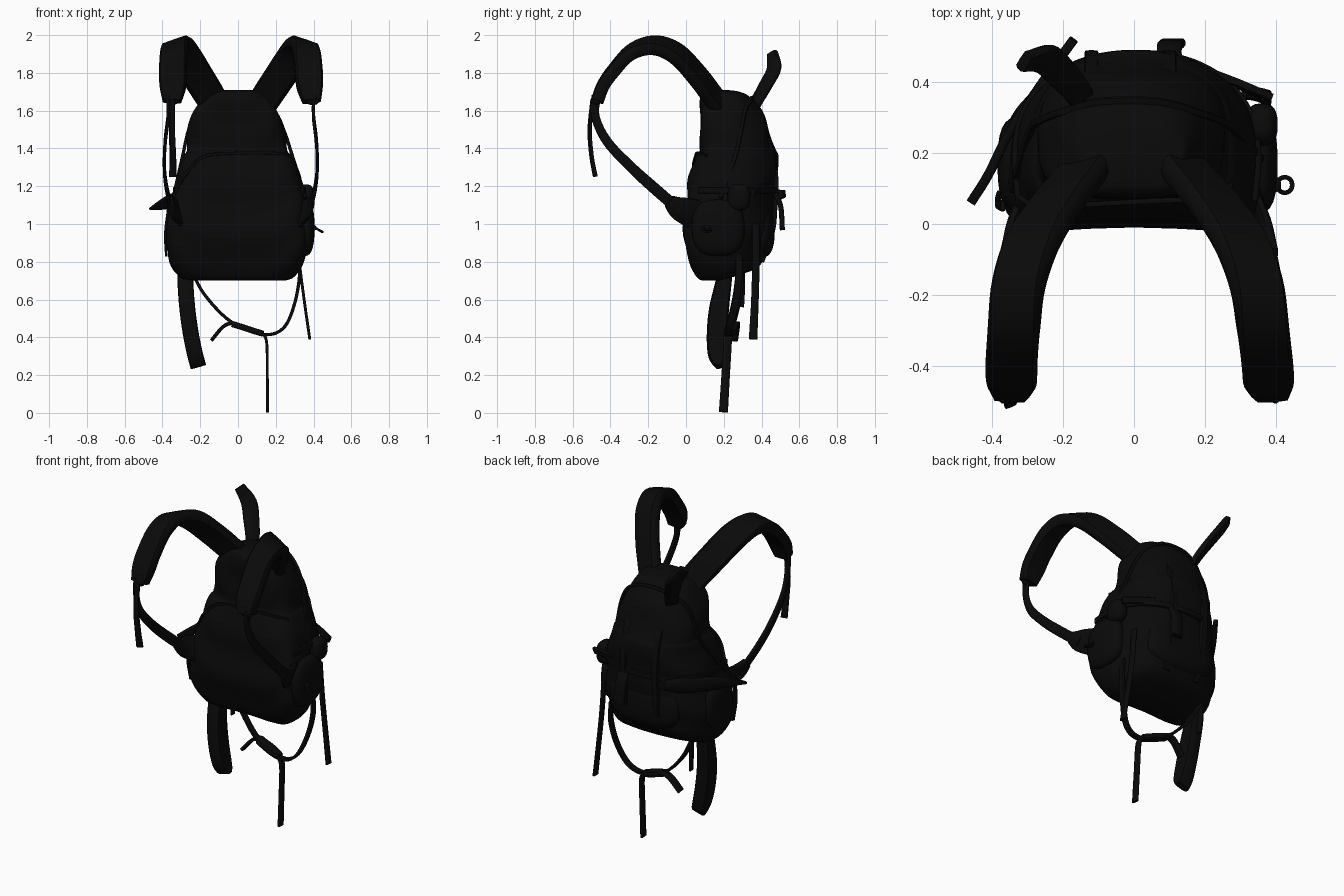
import bpy, bmesh, math
from mathutils import Vector

black = bpy.data.materials.new("black_fabric")
black.diffuse_color = (0.003, 0.003, 0.003, 1)


def finish(name, bm, angle=50):
    bmesh.ops.recalc_face_normals(bm, faces=bm.faces)
    me = bpy.data.meshes.new(name)
    bm.to_mesh(me)
    bm.free()
    me.materials.append(black)
    ob = bpy.data.objects.new(name, me)
    bpy.context.collection.objects.link(ob)
    bpy.ops.object.select_all(action='DESELECT')
    ob.select_set(True)
    bpy.context.view_layer.objects.active = ob
    bpy.ops.object.shade_smooth_by_angle(angle=math.radians(angle))
    return ob


def loft(name, rings, angle=50):
    bm = bmesh.new()
    vs = [[bm.verts.new(p) for p in r] for r in rings]
    n = len(vs[0])
    for a, b in zip(vs, vs[1:]):
        for i in range(n):
            j = (i + 1) % n
            bm.faces.new((a[i], a[j], b[j], b[i]))
    bm.faces.new(vs[0])
    bm.faces.new(vs[-1])
    return finish(name, bm, angle)


def smooth_path(pts, steps=5):
    """Catmull-Rom through points of any dimension."""
    p = [Vector(q) for q in pts]
    p = [2 * p[0] - p[1]] + p + [2 * p[-1] - p[-2]]
    out = []
    for a, b, c, d in zip(p, p[1:], p[2:], p[3:]):
        for k in range(steps):
            t = k / steps
            out.append(0.5 * (2 * b + (c - a) * t + (2 * a - 5 * b + 4 * c - d) * t * t
                              + (3 * b - a - 3 * c + d) * t ** 3))
    return out + [p[-2]]


def strap(name, pts, thick, side0, side1=None):
    """Flat band along (x, y, z, width) points; side vectors give the width direction."""
    path = smooth_path(pts)
    side0, side1 = Vector(side0), Vector(side1 or side0)
    rings, n = [], len(path)
    for i, q in enumerate(path):
        tan = (path[min(i + 1, n - 1)].xyz - path[max(i - 1, 0)].xyz).normalized()
        s = side0.lerp(side1, i / (n - 1))
        s = (s - tan * s.dot(tan)).normalized()
        u = tan.cross(s)
        w, h = q.w / 2, thick / 2
        prof = [(1, .5), (.85, 1), (0, 1.08), (-.85, 1), (-1, .5), (-1, -.5),
                (-.85, -1), (0, -1.08), (.85, -1), (1, -.5)]
        rings.append([q.xyz + s * (w * a) + u * (h * b) for a, b in prof])
    return loft(name, rings)


def blob(name, loc, size, power=0.75):
    """Puffy rounded box."""
    bm = bmesh.new()
    bmesh.ops.create_uvsphere(bm, u_segments=24, v_segments=14, radius=1)
    for v in bm.verts:
        v.co = Vector([l + s * math.copysign(abs(c) ** power, c)
                       for l, s, c in zip(loc, size, v.co)])
    return finish(name, bm)


# main bag: z, left x, right x, front y, back y
body = [(.70, -.24, .25, .06, .27), (.72, -.31, .30, .03, .38), (.80, -.36, .345, -.01, .43),
        (.94, -.375, .375, -.045, .455), (1.1, -.35, .36, -.03, .47), (1.25, -.315, .33, -.005, .485),
        (1.36, -.29, .285, .05, .485), (1.39, -.275, .265, .075, .475), (1.5, -.265, .245, .075, .44),
        (1.6, -.235, .205, .072, .40), (1.67, -.185, .16, .08, .345), (1.7, -.13, .13, .1, .29),
        (1.71, -.06, .06, .13, .22)]
rows = smooth_path([Vector(r) for r in body], 4)


def around(row, deg, off=0.0):
    """Point on the bag outline; 0 is +x, 90 the back, 270 the front.
    Flat squarish front that dips in the middle, rounder back with a rising base."""
    z, xl, xr, yf, yb = row
    c, s = math.cos(math.radians(deg)), math.sin(math.radians(deg))
    power, mid = (.5 if s < 0 else .9), yf + (yb - yf) * .42
    depth = (yb - mid if s > 0 else mid - yf) + off
    x = (xl + xr) / 2 + ((xr - xl) / 2 + off) * math.copysign(abs(c) ** power, c)
    y = mid + depth * math.copysign(abs(s) ** power, s)
    low = min(1, max(0, (1.36 - z) / .2))
    if s < 0:
        y += .04 * low * (1 - abs(c)) * abs(s)
    z += .25 * max(0, y - .17) * max(0, (.95 - z) / .25)
    return Vector((x, y, z))


def on_bag(deg, z, off=0.004):
    return around(min(rows, key=lambda r: abs(r[0] - z)), deg, off)


def fold(z, d):
    return .005 * math.sin(z * 26 + 2 * math.sin(math.radians(d * 3)))


loft("bag_body", [[around(r, d, fold(r[0], d)) for d in range(0, 360, 5)] for r in rows])

# pockets
blob("rear_pocket", (0, .39, .97), (.24, .08, .15))
blob("upper_rear_pocket", (.01, .36, 1.30), (.2, .115, .15))
blob("left_pocket", (-.33, .17, .96), (.055, .13, .14))
blob("right_pocket", (.35, .17, .98), (.055, .14, .15))
blob("right_pouch", (.36, .28, 1.14), (.045, .06, .07))


# piping and webbing lying on the bag
def bag_band(name, pts, w, thick, side):
    strap(name, [(*on_bag(d, z), w) for d, z in pts], thick, side)


bag_band("front_seam", [(195, 1.18), (225, 1.27), (250, 1.35), (270, 1.375), (300, 1.375), (335, 1.36)],
         .016, .014, (0, 0, 1))
bag_band("main_zip", [(190, 1.15), (175, 1.35), (165, 1.5), (150, 1.6), (120, 1.66), (90, 1.67),
                      (60, 1.66), (30, 1.6), (15, 1.5), (5, 1.35), (0, 1.15)], .02, .016, (0, 1, .3))
bag_band("compression_band", [(d, 1.16) for d in range(-20, 201, 20)], .035, .016, (0, 0, 1))
for name, x in (("left_webbing", -.12), ("right_webbing", .1)):
    strap(name, [(x, .35, 1.58, .04), (x, .44, 1.42, .04), (x, .475, 1.25, .04), (x, .47, 1.08, .04),
                 (x, .455, .95, .04), (x, .40, .8, .04)], .025, (1, 0, 0))
strap("right_webbing_tail", [(.1, .46, 1.18, .07), (.1, .5, 1.1, .07), (.11, .51, .97, .07)], .025, (1, 0, 0))

# padded shoulder straps with lower webbing
arc = [(.105, .2, 1.60, .15), (.15, .14, 1.68, .16), (.215, .06, 1.785, .165), (.285, -.05, 1.90, .165),
       (.325, -.17, 1.945, .15), (.338, -.29, 1.91, .145), (.345, -.385, 1.81, .145), (.345, -.44, 1.73, .14),
       (.35, -.47, 1.65, .1)]
for name, s, k in (("left", -1, 0), ("right", 1, .005)):
    strap(name + "_shoulder_strap", [(s * (x + k * i), y, z, w) for i, (x, y, z, w) in enumerate(arc)], .065,
          (-s, .3, .6), (-s, 0, .1))
    x = s * (.37 if s < 0 else .4)
    strap(name + "_lower_strap", [(x, -.475, 1.68, .05), (x, -.48, 1.57, .045), (x + s * .015, -.42, 1.44, .05),
                                  (x + s * .02, -.3, 1.31, .055), (x + s * .01, -.18, 1.2, .06),
                                  (x - s * .02, -.03, 1.07, .06)], .016, (0, 1, 1))
    strap(name + "_strap_tab", [(x - s * .01, -.09, 1.12, .07), (x - s * .03, -.03, 1.08, .13),
                                (x - s * .08, .08, 1.04, .17)], .03, (0, 1, 1))
    blob(name + "_strap_buckle", (s * (.35 if s < 0 else .395), -.475, 1.66), (.035, .02, .03))
strap("left_strap_tail", [(-.35, -.495, 1.66, .03), (-.35, -.51, 1.5, .032), (-.345, -.5, 1.36, .035),
                          (-.345, -.48, 1.25, .04)], .014, (1, .4, 0))

# upright flap at the back of the top
strap("top_flap", [(-.14, .34, 1.59, .07), (-.165, .38, 1.66, .08), (-.205, .425, 1.74, .09),
                   (-.25, .465, 1.82, .09), (-.31, .458, 1.905, .06)], .03, (1, 1, 0))

# loose side straps
strap("left_side_flap", [(-.17, .52, 1.16, .04), (-.25, .41, 1.14, .09), (-.35, .26, 1.12, .08),
                         (-.41, .14, 1.1, .05), (-.46, .06, 1.08, .01)], .025, (0, 0, 1))
strap("right_side_strap", [(.2, .43, 1.2, .04), (.28, .4, 1.19, .04), (.34, .375, 1.18, .04),
                           (.385, .355, 1.17, .04)], .02, (0, .3, 1))
strap("left_side_tail", [(-.37, .05, 1.08, .03), (-.385, .06, .95, .03), (-.38, .08, .83, .03)], .012, (0, 1, 0))
strap("right_hanging_strap", [(.31, .37, 1.0, .04), (.325, .37, .8, .04), (.35, .365, .6, .04),
                              (.38, .355, .39, .045)], .014, (0, 1, 0))

# small ring on the right
ring = [(.425 + .022 * math.cos(a), .11 + .022 * math.sin(a), .97 - .012 * math.cos(a), .012)
        for a in [i * math.pi / 4 for i in range(9)]]
strap("side_ring", ring, .012, (0, 0, 1))
blob("side_ring_base", (.395, .11, .98), (.02, .02, .015))

# hip belt: padded wing, thin belt, buckle and tails
strap("hip_wing", [(-.27, .22, .84, .07), (-.278, .2, .7, .085), (-.268, .175, .55, .105), (-.25, .165, .42, .11),
                   (-.23, .165, .32, .1), (-.217, .172, .27, .07), (-.21, .178, .245, .03)], .078, (0, 1, 0))
strap("belt", [(-.25, .29, .76, .04), (-.18, .28, .63, .04), (-.06, .25, .5, .04), (.06, .23, .435, .04),
               (.17, .22, .415, .04), (.25, .23, .46, .04), (.3, .26, .58, .04), (.325, .28, .72, .04),
               (.32, .28, .84, .04)], .016, (0, 1, 0))
strap("left_belt_tail", [(.02, .25, .46, .05), (-.03, .26, .475, .05), (-.08, .26, .455, .05),
                         (-.14, .25, .385, .05)], .018, (0, 1, 0))
strap("belt_end", [(.13, .22, .425, .045), (.152, .22, .37, .045), (.155, .21, .2, .045),
                   (.157, .198, .003, .048)], .014, (0, 1, 0))
strap("belt_buckle", [(-.03, .25, .47, .05), (.02, .245, .455, .07), (.08, .235, .435, .07),
                      (.13, .225, .42, .05)], .03, (0, 1, 0))
strap("short_hanging_strap", [(-.25, .29, .84, .035), (-.245, .295, .68, .035), (-.24, .29, .56, .035)],
      .012, (0, 1, 0))
